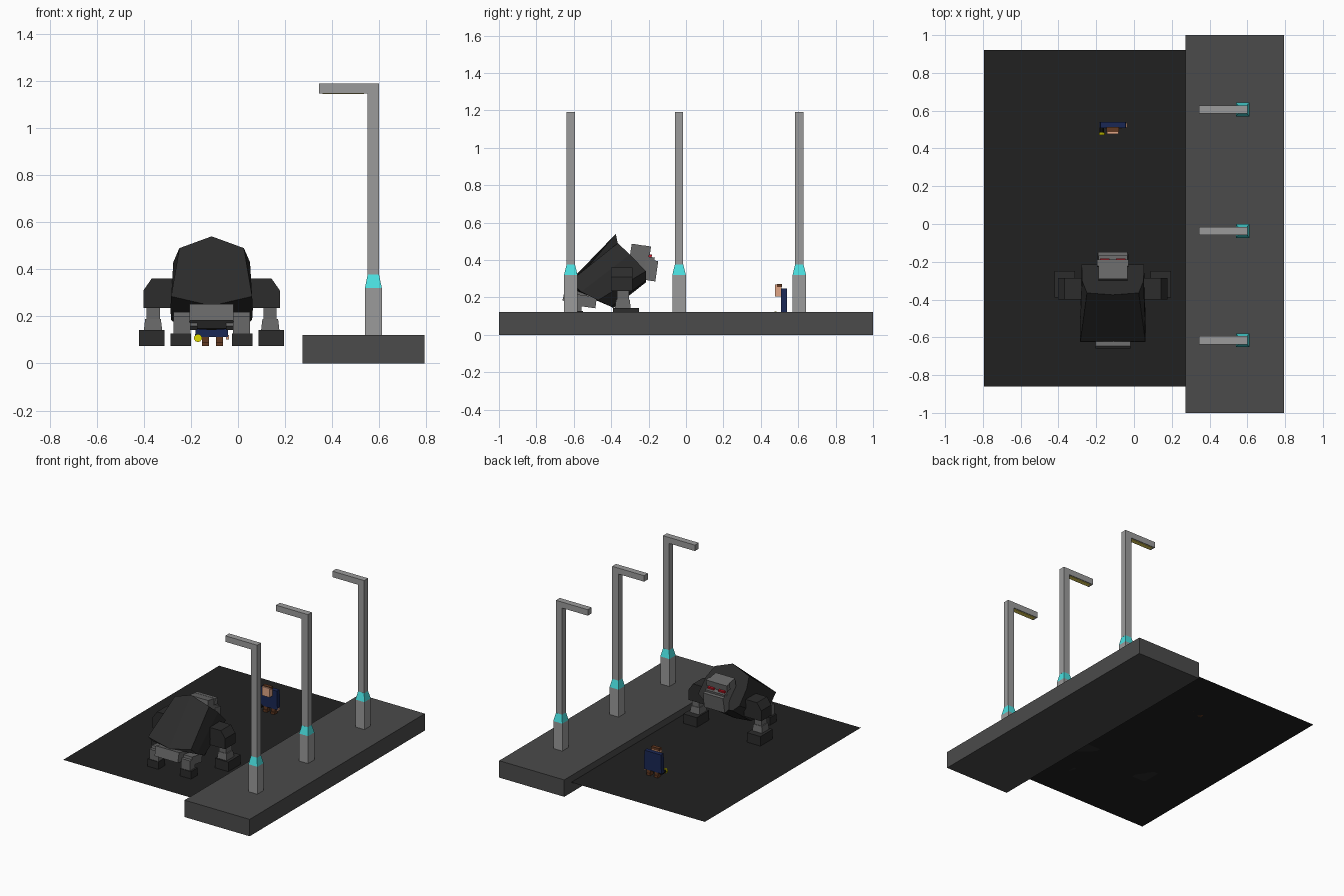
import bpy, bmesh
from math import radians
from mathutils import Matrix, Vector

if "Cube" in bpy.data.objects:
    bpy.data.objects.remove(bpy.data.objects["Cube"])

CX = -0.112   # centre line of the beast


def material(name, rgb):
    m = bpy.data.materials.new(name)
    m.diffuse_color = (*rgb, 1)
    m.use_nodes = True
    m.node_tree.nodes["Principled BSDF"].inputs["Base Color"].default_value = m.diffuse_color
    return m


ROAD = material("asphalt", (0.015, 0.015, 0.015))
PAVE = material("paving", (0.07, 0.07, 0.07))
STEEL = material("steel", (0.33, 0.33, 0.33))
TEAL = material("teal", (0.07, 0.75, 0.75))
GLOW = material("lamp_glow", (0.8, 0.65, 0.1))
FUR = material("fur", (0.025, 0.025, 0.025))
HIDE = material("hide", (0.14, 0.14, 0.14))
RED = material("red", (0.6, 0.01, 0.02))
NAVY = material("navy", (0.01, 0.02, 0.09))
SKIN = material("skin", (0.75, 0.38, 0.24))
BROWN = material("brown", (0.12, 0.04, 0.015))
BLACK = material("black", (0.008, 0.008, 0.008))
YELLOW = material("yellow", (0.75, 0.7, 0.0))


def finish(name, bm, mat):
    bmesh.ops.recalc_face_normals(bm, faces=bm.faces)
    me = bpy.data.meshes.new(name)
    bm.to_mesh(me)
    bm.free()
    me.materials.append(mat)
    ob = bpy.data.objects.new(name, me)
    bpy.context.collection.objects.link(ob)
    return ob


def box(name, x, y, z, mat, tilt=0, top=(1, 1)):
    """Box from three ranges, optional pitch in degrees and top taper."""
    lo, hi = Vector((x[0], y[0], z[0])), Vector((x[1], y[1], z[1]))
    c, s = (lo + hi) / 2, hi - lo
    bm = bmesh.new()
    bmesh.ops.create_cube(bm, size=1)
    for v in bm.verts:
        if v.co.z > 0:
            v.co.x *= top[0]
            v.co.y *= top[1]
        v.co = Vector((v.co.x * s.x, v.co.y * s.y, v.co.z * s.z))
    bmesh.ops.transform(bm, verts=bm.verts,
                        matrix=Matrix.Translation(c) @ Matrix.Rotation(radians(tilt), 4, 'X'))
    return finish(name, bm, mat)


def loft(name, rings, mat):
    """Skin closed rings of equal length and cap both ends."""
    bm = bmesh.new()
    vs = [[bm.verts.new(p) for p in r] for r in rings]
    n = len(vs[0])
    for a, b in zip(vs, vs[1:]):
        for i in range(n):
            j = (i + 1) % n
            bm.faces.new((a[i], a[j], b[j], b[i]))
    bm.faces.new(vs[0])
    bm.faces.new(vs[-1])
    return finish(name, bm, mat)


def mirrored(half):
    """Full ring from a half profile that starts and ends on the centre."""
    right = [(CX + x, y, z) for x, y, z in half]
    left = [(CX - x, y, z) for x, y, z in half[-2:0:-1]]
    return right + left


# Street: thin road sheet and raised pavement
bm = bmesh.new()
bm.faces.new([bm.verts.new(p) for p in
              ((-0.795, -0.86, 0.074), (0.28, -0.86, 0.074), (0.28, 0.92, 0.074), (-0.795, 0.92, 0.074))])
finish("road", bm, ROAD)
box("pavement", (0.273, 0.793), (-1, 1), (0, 0.122), PAVE)

# Street lamps: base, tapered collar, bent pole and light strip
for y in (-0.616, -0.037, 0.606):
    box("lamp_base", (0.539, 0.611), (y - 0.036, y + 0.036), (0.122, 0.32), STEEL)
    box("lamp_collar", (0.539, 0.611), (y - 0.036, y + 0.036), (0.32, 0.377), TEAL, top=(0.68, 0.62))
    outline = ((0.55, 0.377), (0.6, 0.377), (0.6, 1.19), (0.345, 1.19), (0.345, 1.147), (0.55, 1.147))
    loft("lamp_pole", [[(x, y + d, z) for x, z in outline] for d in (-0.022, 0.022)], STEEL)
    box("lamp_light", (0.36, 0.535), (y - 0.015, y + 0.015), (1.144, 1.15), GLOW)

# Beast torso: loft from rump to shoulders
rump = [(0, -0.622, 0.245), (0.172, -0.622, 0.285), (0.175, -0.56, 0.23),
        (0.172, -0.47, 0.185), (0.13, -0.40, 0.15), (0, -0.39, 0.142)]
shoulders = [(0, -0.375, 0.54), (0.137, -0.365, 0.49), (0.163, -0.30, 0.43),
             (0.165, -0.215, 0.34), (0.11, -0.215, 0.29), (0, -0.215, 0.28)]
loft("beast_torso", [mirrored(rump), mirrored(shoulders)], FUR)

# Beast head: skull, brow, muzzle and eyes
box("beast_skull", (CX - 0.077, CX + 0.077), (-0.298, -0.198), (0.385, 0.48), HIDE, tilt=-9)
box("beast_brow", (CX - 0.083, CX + 0.083), (-0.225, -0.19), (0.43, 0.475), HIDE, tilt=-9)
box("beast_face", (CX - 0.077, CX + 0.077), (-0.26, -0.175), (0.31, 0.42), HIDE, tilt=-9)
box("beast_muzzle", (CX - 0.083, CX + 0.083), (-0.225, -0.155), (0.29, 0.40), HIDE, tilt=-9, top=(0.95, 0.95))

# Beast hips
box("beast_hips", (CX - 0.093, CX + 0.093), (-0.655, -0.485), (0.165, 0.235), HIDE, tilt=-12)

for s in (-1, 1):
    def side(a, b):
        return tuple(sorted((CX + s * a, CX + s * b)))

    box("beast_eye", side(0.018, 0.068), (-0.2, -0.183), (0.408, 0.43), RED, tilt=-9)
    # Upper arm with sloped shoulder
    arm = ((0.15, 0.36), (0.255, 0.36), (0.29, 0.31), (0.29, 0.235), (0.15, 0.235))
    loft("beast_upper_arm", [[(CX + s * x, y, z) for x, z in arm] for y in (-0.4, -0.285)], FUR)
    box("beast_forearm", side(0.22, 0.276), (-0.37, -0.305), (0.185, 0.24), HIDE)
    box("beast_wrist", side(0.21, 0.288), (-0.38, -0.295), (0.14, 0.19), HIDE, top=(0.85, 0.85))
    box("beast_hand", side(0.2, 0.308), (-0.39, -0.25), (0.074, 0.143), FUR)
    # Hind leg
    box("beast_thigh", side(0.06, 0.162), (-0.6, -0.48), (0.15, 0.21), HIDE, tilt=-8)
    box("beast_shin", side(0.09, 0.162), (-0.62, -0.56), (0.125, 0.2), HIDE)
    box("beast_foot", side(0.087, 0.174), (-0.624, -0.55), (0.074, 0.128), FUR)

# Small figure facing the beast
box("coat", (-0.182, -0.042), (0.509, 0.541), (0.112, 0.247), NAVY, top=(0.94, 1))
box("head", (-0.143, -0.082), (0.477, 0.511), (0.204, 0.268), SKIN)
box("hair", (-0.145, -0.08), (0.487, 0.513), (0.255, 0.273), BROWN)
for x in (-0.138, -0.078):
    box("leg", (x - 0.015, x + 0.015), (0.512, 0.538), (0.085, 0.125), BROWN)
    box("shoe", (x - 0.015, x + 0.015), (0.505, 0.541), (0.074, 0.09), BROWN)
box("hand", (-0.052, -0.038), (0.512, 0.535), (0.102, 0.122), SKIN)

# Hand torch: black barrel with yellow lens
for name, y, r, d, mat in (("torch_barrel", 0.505, 0.012, 0.05, BLACK), ("torch_lens", 0.478, 0.017, 0.012, YELLOW)):
    bm = bmesh.new()
    bmesh.ops.create_cone(bm, cap_ends=True, segments=10, radius1=r, radius2=r, depth=d,
                          matrix=Matrix.Translation((-0.17, y, 0.108)) @ Matrix.Rotation(radians(90), 4, 'X'))
    finish(name, bm, mat)
